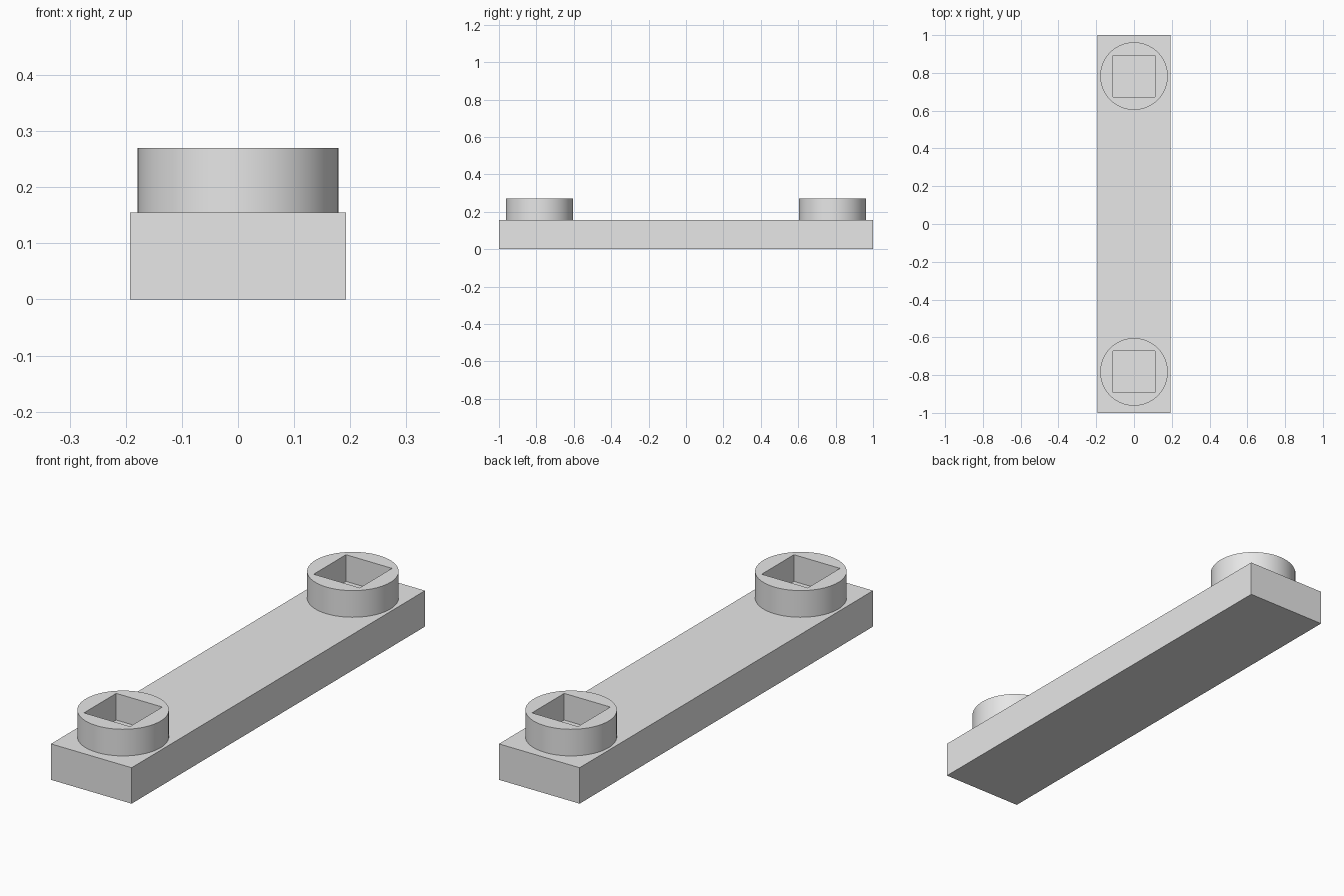
import bpy
import bmesh
import math

if "Cube" in bpy.data.objects:
    bpy.data.objects.remove(bpy.data.objects["Cube"])

grey = bpy.data.materials.new("light_grey")
grey.diffuse_color = (0.8, 0.8, 0.8, 1)
grey.use_nodes = True
grey.node_tree.nodes["Principled BSDF"].inputs["Base Color"].default_value = grey.diffuse_color

LENGTH, WIDTH, PLATE_H = 2.0, 0.385, 0.155
HUB_R, HUB_TOP, HUB_Y = 0.179, 0.27, 0.783
SOCKET = 0.11  # half side of the square socket
SEGMENTS = 64


def finish(name, bm):
    bmesh.ops.recalc_face_normals(bm, faces=bm.faces)
    mesh = bpy.data.meshes.new(name)
    bm.to_mesh(mesh)
    bm.free()
    mesh.materials.append(grey)
    obj = bpy.data.objects.new(name, mesh)
    bpy.context.collection.objects.link(obj)
    return obj


# Flat bar
bm = bmesh.new()
bmesh.ops.create_cube(bm, size=1)
for v in bm.verts:
    v.co.x *= WIDTH
    v.co.y *= LENGTH
    v.co.z = (v.co.z + 0.5) * PLATE_H
finish("bar", bm)


def hub(name, y):
    """Round collar with a square socket, standing on the bar."""
    bm = bmesh.new()
    rings = []
    for z in (PLATE_H, HUB_TOP):
        outer, inner = [], []
        for i in range(SEGMENTS):
            a = 2 * math.pi * i / SEGMENTS
            c, s = math.cos(a), math.sin(a)
            k = SOCKET / max(abs(c), abs(s))
            outer.append(bm.verts.new((HUB_R * c, y + HUB_R * s, z)))
            inner.append(bm.verts.new((k * c, y + k * s, z)))
        rings.append((outer, inner))
    (ob, ib), (ot, it) = rings
    for i in range(SEGMENTS):
        j = (i + 1) % SEGMENTS
        for a, b in ((ob, ot), (ot, it), (it, ib)):
            bm.faces.new((a[i], a[j], b[j], b[i]))
    obj = finish(name, bm)
    # Smooth the round wall, keep rims and socket corners sharp
    bpy.ops.object.select_all(action='DESELECT')
    obj.select_set(True)
    bpy.context.view_layer.objects.active = obj
    bpy.ops.object.shade_smooth_by_angle(angle=math.radians(30))


hub("front_hub", -HUB_Y)
hub("back_hub", HUB_Y)
